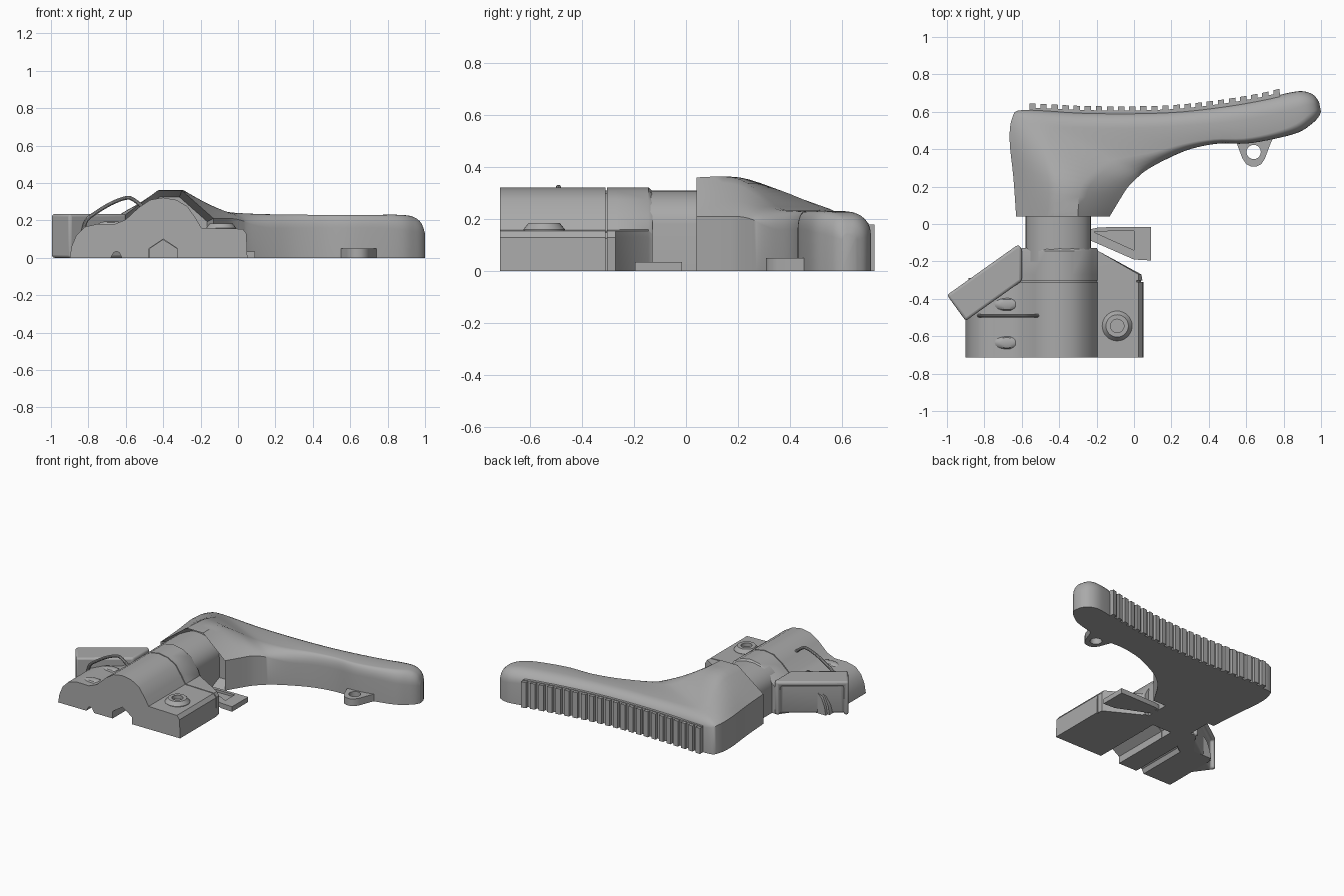
import bpy, bmesh, math
from mathutils import Vector

cube = bpy.data.objects.get("Cube")
if cube:
    bpy.data.objects.remove(cube)

grey = bpy.data.materials.new("plain grey")
grey.use_nodes = True
grey.diffuse_color = (0.4, 0.4, 0.4, 1)
grey.node_tree.nodes["Principled BSDF"].inputs["Base Color"].default_value = (0.4, 0.4, 0.4, 1)


def finish(name, bm, angle=35):
    bmesh.ops.recalc_face_normals(bm, faces=bm.faces)
    me = bpy.data.meshes.new(name)
    bm.to_mesh(me)
    bm.free()
    me.materials.append(grey)
    ob = bpy.data.objects.new(name, me)
    bpy.context.collection.objects.link(ob)
    bpy.ops.object.select_all(action='DESELECT')
    ob.select_set(True)
    bpy.context.view_layer.objects.active = ob
    bpy.ops.object.shade_smooth_by_angle(angle=math.radians(angle))
    return ob


def loft(name, rings, recess=None, angle=35):
    """Skin matching rings and cap both ends; recess=(rim, depth) hollows the first cap."""
    bm = bmesh.new()
    rows = [[bm.verts.new(p) for p in ring] for ring in rings]
    n = len(rows[0])
    for a, b in zip(rows, rows[1:]):
        for i in range(n):
            j = (i + 1) % n
            bm.faces.new((a[i], a[j], b[j], b[i]))
    first = bm.faces.new(rows[0])
    bm.faces.new(rows[-1])
    if recess:
        bmesh.ops.recalc_face_normals(bm, faces=bm.faces)
        bmesh.ops.inset_region(bm, faces=[first], thickness=recess[0], use_even_offset=True)
        bmesh.ops.translate(bm, verts=first.verts, vec=first.normal * -recess[1])
    return finish(name, bm, angle)


def slab(name, outline, z0, z1, bevel=0):
    """Plan outline raised from z0 to z1."""
    ob = loft(name, [[(x, y, z) for x, y in outline] for z in (z0, z1)])
    return rounded(ob, bevel) if bevel else ob


def rounded(ob, width):
    mod = ob.modifiers.new("soft edges", 'BEVEL')
    mod.width, mod.segments, mod.angle_limit = width, 3, math.radians(40)
    return ob


def cut(ob, cutter):
    mod = ob.modifiers.new("cut", 'BOOLEAN')
    mod.operation, mod.object, mod.solver = 'DIFFERENCE', cutter, 'EXACT'
    cutter.hide_render = True
    cutter.hide_viewport = True
    cutter.display_type = 'WIRE'


def circle(cx, cy, r, n=32):
    return [(cx + r * math.cos(math.tau * i / n), cy + r * math.sin(math.tau * i / n)) for i in range(n)]


def spline(keys, steps):
    """Smooth interpolation through tuples of numbers."""
    out = []
    for i in range(len(keys) - 1):
        p0, p1, p2, p3 = keys[max(i - 1, 0)], keys[i], keys[i + 1], keys[min(i + 2, len(keys) - 1)]
        for s in range(steps):
            t = s / steps
            out.append(tuple(b + 0.5 * t * (c - a + t * (2*a - 5*b + 4*c - d + t * (3*(b - c) + d - a)))
                             for a, b, c, d in zip(p0, p1, p2, p3)))
    return out + [keys[-1]]


# Handle: outer xy, inner xy, shoulder height, crown height, crown start, crown end, roundness
stations = spline([
    (-.63, .04, -.13, .04, .21, .36, .40, .66, 0),
    (-.645, .25, -.07, .14, .21, .36, .40, .62, .1),
    (-.665, .45, -.03, .20, .21, .31, .35, .70, .3),
    (-.65, .57, .02, .25, .20, .265, .30, .75, .6),
    (-.59, .61, .07, .29, .18, .245, .30, .80, .9),
    (-.30, .598, .17, .345, .16, .235, .34, .85, 1),
    (0, .595, .30, .40, .16, .232, .40, .86, 1),
    (.25, .605, .45, .43, .16, .23, .42, .86, 1),
    (.50, .635, .60, .43, .16, .23, .42, .86, 1),
    (.70, .67, .75, .455, .16, .23, .42, .84, 1),
    (.82, .70, .88, .49, .15, .23, .42, .78, 1),
    (.90, .71, .95, .535, .14, .22, .42, .70, 1),
    (.96, .69, .985, .57, .13, .19, .42, .65, 1),
    (.99, .65, 1.0, .60, .12, .14, .42, .6, 1)], 4)


def handle_ring(s):
    a, b = Vector(s[0:2]), Vector(s[2:4])
    low, high, t1, t2, k = s[4:]
    half = []
    for i in range(7):
        u = i / 6
        arc = math.pi / 2 * u
        half.append(((1 - k) * u + k * (1 - math.cos(arc)), (1 - k) * u + k * math.sin(arc)))
    section = [(0, 0)] + [(t1 * f, low + (high - low) * g) for f, g in half]
    section += [(1 - (1 - t2) * f, low + (high - low) * g) for f, g in reversed(half)] + [(1, 0)]
    return [(*a.lerp(b, t), z) for t, z in section]


loft("handle", [handle_ring(s) for s in stations], recess=(.035, .08))

# Finger ridges following the back of the handle
back = [Vector(s[0:2]) for s in stations]


def back_y(x):
    for p, q in zip(back[16:], back[17:]):
        if p.x <= x <= q.x:
            return p.y + (q.y - p.y) * (x - p.x) / (q.x - p.x)


def strip(name, x0, x1, out, top):
    xs = [x0 + (x1 - x0) * i / 12 for i in range(13)]
    front = [(x, back_y(x) - .03) for x in xs]
    rear = [(x, back_y(x) + out) for x in reversed(xs)]
    return slab(name, front + rear, 0, top)


strip("grip_pad", -.56, .78, .012, .185)
for i in range(23):
    x = -.56 + i * .0593
    strip("grip_ridge", x, x + .034, .034, .18)

# Lanyard lug with a hole
lug = slab("lanyard_lug", [(.53, .46), (.55, .43), (.58, .35), (.60, .32), (.625, .308), (.655, .308),
                          (.68, .32), (.70, .35), (.73, .43), (.75, .47)], 0, .05)
cut(lug, slab("lug_hole_cutter", circle(.64, .385, .038), -.1, .1))

# Half-round shaft joining handle and clamp
arch = [(-.405 + .175 * math.cos(math.pi * i / 16), .18 + .13 * math.sin(math.pi * i / 16)) for i in range(17)]
shaft = [(-.23, 0)] + arch + [(-.58, 0)]
loft("shaft", [[(x, y, z) for x, z in shaft] for y in (-.2, .15)])

# Clamp section with hump, side lobe, ledge and channels underneath
profile = [(-.9, 0), (-.89, .06), (-.865, .12), (-.82, .165), (-.75, .182), (-.66, .18), (-.6, .205),
           (-.53, .27), (-.47, .31), (-.4, .322), (-.33, .31), (-.27, .275), (-.225, .21), (-.195, .16),
           (.025, .155), (.045, .13), (.05, 0), (-.325, 0), (-.325, .05), (-.4, .1), (-.475, .05),
           (-.475, 0), (-.62, 0), (-.635, .028), (-.65, .035), (-.665, .028), (-.68, 0)]
loft("clamp_front", [[(x, y, z) for x, z in profile] for y in (-.715, -.31)])


def clamp_ring(y, left, right, drop):
    return [(min(max(x, left), right), y, max(z - drop, 0) if z > .1 else z) for x, z in profile]


loft("clamp_rear", [clamp_ring(-.303, -.75, .045, 0), clamp_ring(-.27, -.72, .04, 0),
                    clamp_ring(-.145, -.62, -.19, 0), clamp_ring(-.128, -.61, -.2, .015)])
loft("clamp_seam", [[(x * .97 - .012, y, z * .96) for x, z in profile] for y in (-.32, -.29)])

# Raised boss with a hollow centre on the clamp ledge
rings = [(.08, .15), (.08, .16), (.06, .185), (.036, .185), (.036, .16)]
loft("ledge_boss", [[(x, y, z) for x, y in circle(-.09, -.545, r)] for r, z in rings])

# Small pads on the side lobe
for y in (-.43, -.635):
    loft("lobe_pad", [[(x, y + (v - y) * .5, z) for x, v in circle(-.68, y, r)]
                      for r, z in ((.08, .17), (.055, .19), (.03, .195))])

# Angled latch block, recessed on its rear face
latch = slab("latch_block", [(-.62, -.11), (-1, -.38), (-.9, -.518), (-.6, -.305), (-.6, -.13)], 0, .235)
p, q = Vector((-.645, -.128)), Vector((-.975, -.362))
inward = Vector((.58, -.81))
pocket = [p - inward * .05, q - inward * .05, q + inward * .03, p + inward * .03]
cut(latch, slab("latch_pocket_cutter", [tuple(v) for v in pocket], -.1, .2))
rounded(latch, .015)

# Wire bail arching over the side lobe
wire = spline([(-.83, .14), (-.81, .2), (-.77, .235), (-.68, .29), (-.6, .32), (-.56, .312), (-.5, .265)], 4)
rings = []
for i, (x, z) in enumerate(wire):
    a, b = Vector(wire[max(i - 1, 0)]), Vector(wire[min(i + 1, len(wire) - 1)])
    d = (b - a).normalized()
    rings.append([(x - d.y * u, -.49 + v, z + d.x * u) for u, v in circle(0, 0, .01, 10)])
loft("wire_bail", rings)

# Release tab beside the shaft: rim plus lower web
slab("tab_end", [(0, -.19), (.09, -.195), (.09, -.015), (0, -.015)], 0, .035)
slab("tab_rim_rear", [(-.24, -.04), (0, -.037), (0, -.015), (-.19, -.018), (-.24, -.03)], 0, .035)
slab("tab_rim_front", [(-.24, -.085), (0, -.19), (0, -.14), (-.21, -.045), (-.24, -.045)], 0, .035)
slab("tab_web", [(-.21, -.05), (.005, -.15), (.005, -.03), (-.21, -.03)], 0, .018)
